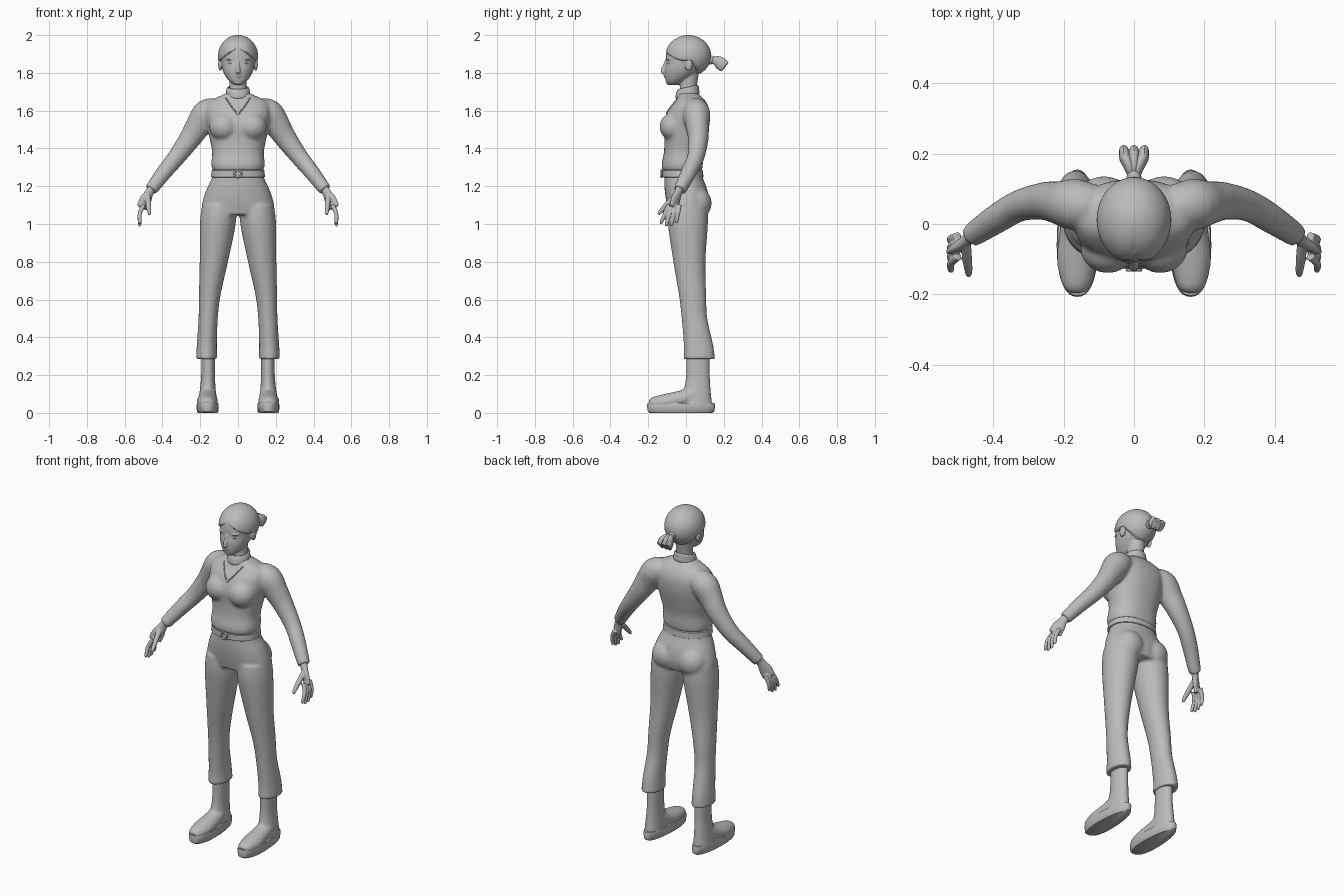
import bpy, bmesh, math
from mathutils import Vector, Matrix

cube = bpy.data.objects.get("Cube")
if cube:
    bpy.data.objects.remove(cube, do_unlink=True)

grey = bpy.data.materials.new("plain_grey")
grey.use_nodes = True
grey.diffuse_color = (0.5, 0.5, 0.5, 1)
grey.node_tree.nodes["Principled BSDF"].inputs["Base Color"].default_value = grey.diffuse_color


def spline(rings, steps):
    """Smoothly interpolate rows of numbers."""
    if steps == 1:
        return rings
    out = []
    last = len(rings) - 1
    for i in range(last):
        a, b, c, d = (rings[max(0, min(last, i + k))] for k in (-1, 0, 1, 2))
        for j in range(steps):
            t = j / steps
            out.append([q + t * (r - p) / 2 + t * t * (p - 2.5 * q + 2 * r - s / 2)
                        + t ** 3 * (1.5 * (q - r) + (s - p) / 2)
                        for p, q, r, s in zip(a, b, c, d)])
    return out + [rings[last]]


def loft(bm, rings, mirror=False, along=False, steps=4, sides=32, power=2.0, taper=0.0):
    """Skin closed ellipses given as (x, y, z, radius_x, radius_y)."""
    rows = spline(rings, steps)
    for side in ((1, -1) if mirror else (1,)):
        centres = [Vector((side * r[0], r[1], r[2])) for r in rows]
        loops = []
        for i, row in enumerate(rows):
            turn = Matrix.Identity(3)
            if along:
                way = centres[min(i + 1, len(rows) - 1)] - centres[max(i - 1, 0)]
                turn = way.to_track_quat("Z", "Y").to_matrix()
            loop = []
            for k in range(sides):
                angle = math.tau * k / sides
                c, s = math.cos(angle), math.sin(angle)
                c = math.copysign(abs(c) ** (2 / power), c)
                s = math.copysign(abs(s) ** (2 / power), s)
                offset = Vector((row[3] * c * (1 - taper * s), row[4] * s, 0))
                loop.append(bm.verts.new(centres[i] + turn @ offset))
            loops.append(loop)
        for lower, upper in zip(loops, loops[1:]):
            for k in range(sides):
                n = (k + 1) % sides
                bm.faces.new((lower[k], lower[n], upper[n], upper[k]))
        bm.faces.new(loops[0][::-1])
        bm.faces.new(loops[-1])


def ball(bm, centre, radii, mirror=False, segments=24):
    for side in ((1, -1) if mirror else (1,)):
        place = Matrix.Translation((side * centre[0], centre[1], centre[2]))
        bmesh.ops.create_uvsphere(bm, u_segments=segments, v_segments=segments * 2 // 3, radius=1,
                                  matrix=place @ Matrix.Diagonal((*radii, 1)))


def finish(name, bm, voxel=0, relax=4):
    """Make the object; a voxel size fuses its overlapping volumes."""
    bmesh.ops.recalc_face_normals(bm, faces=bm.faces)
    mesh = bpy.data.meshes.new(name)
    bm.to_mesh(mesh)
    bm.free()
    mesh.materials.append(grey)
    obj = bpy.data.objects.new(name, mesh)
    bpy.context.collection.objects.link(obj)
    bpy.ops.object.select_all(action="DESELECT")
    obj.select_set(True)
    bpy.context.view_layer.objects.active = obj
    bpy.ops.object.shade_smooth_by_angle(angle=math.radians(40))
    if voxel:
        fuse = obj.modifiers.new("fuse", "REMESH")
        fuse.mode = "VOXEL"
        fuse.voxel_size = voxel
        fuse.use_smooth_shade = True
        soften = obj.modifiers.new("soften", "SMOOTH")
        soften.factor = 0.5
        soften.iterations = relax
    return obj


# Sweater: torso, bust and sleeves fused
bm = bmesh.new()
loft(bm, [(0, -.02, 1.28, .133, .104), (0, -.02, 1.315, .142, .109), (0, -.012, 1.38, .137, .105),
          (0, -.003, 1.45, .15, .112), (0, .003, 1.53, .165, .122), (0, .015, 1.6, .172, .11),
          (0, .022, 1.645, .158, .085), (0, .018, 1.675, .1, .064), (0, .01, 1.695, .06, .05)],
     power=2.3)
ball(bm, (.075, -.068, 1.515), (.078, .072, .075), mirror=True)
loft(bm, [(.11, .05, 1.61, .06, .06), (.165, .055, 1.585, .073, .075), (.21, .06, 1.52, .062, .068),
          (.255, .065, 1.45, .054, .058), (.325, .052, 1.355, .045, .048),
          (.39, .015, 1.275, .042, .042), (.462, -.033, 1.18, .034, .035)], mirror=True, along=True)
sweater = finish("sweater", bm, 0.009, 6)

# Trousers: hips, seat and flared legs fused
bm = bmesh.new()
loft(bm, [(0, -.017, 1.29, .128, .098), (0, -.012, 1.24, .14, .103), (0, 0, 1.18, .168, .113),
          (0, .01, 1.11, .19, .113), (0, .01, 1.05, .192, .1)], power=2.2)
ball(bm, (.085, .058, 1.11), (.085, .078, .085), mirror=True)
loft(bm, [(.1, .01, 1.1, .09, .105), (.107, .01, 1, .095, .106), (.128, .018, .8, .075, .085),
          (.15, .035, .62, .057, .072), (.158, .045, .5, .051, .068),
          (.165, .066, .36, .053, .078), (.166, .07, .285, .056, .084)], mirror=True)
finish("trousers", bm, 0.009, 4)

# Boots: shaft, instep and toe fused
bm = bmesh.new()
loft(bm, [(.158, .062, .33, .036, .062), (.158, .063, .2, .037, .063),
          (.16, .06, .13, .041, .07), (.162, .05, .03, .05, .09)], mirror=True)
loft(bm, [(.16, .06, .1, .045, .05), (.161, -.02, .075, .05, .045), (.163, -.1, .058, .056, .044),
          (.163, -.17, .05, .042, .035), (.163, -.192, .045, .025, .02)], mirror=True, along=True)
finish("boots", bm, 0.007, 5)

# Soles: flat egg shaped slabs with a welt
bm = bmesh.new()
loft(bm, [(.161, -.026, 0, .05, .165), (.161, -.026, .008, .056, .176), (.161, -.026, .04, .058, .181),
          (.161, -.026, .052, .055, .177)], mirror=True, steps=1, sides=40, power=2.3, taper=.12)
finish("boot_soles", bm)

# Belt and buckle
bm = bmesh.new()
loft(bm, [(0, -.017, 1.247, .138, .105), (0, -.017, 1.25, .143, .109),
          (0, -.018, 1.283, .139, .108), (0, -.018, 1.286, .135, .104)], steps=1, sides=48, power=2.2)
finish("belt", bm)
bpy.ops.mesh.primitive_torus_add(location=(0, -.13, 1.266), rotation=(math.pi / 2, 0, 0),
                                 major_radius=.019, minor_radius=.005,
                                 major_segments=24, minor_segments=8)
buckle = bpy.context.object
buckle.name = "belt_buckle"
buckle.data.materials.append(grey)
bpy.ops.object.shade_smooth()

# Folded collar, higher at the back
bm = bmesh.new()
loft(bm, [(0, .01, 1.665, .06, .056), (0, .008, 1.68, .065, .063), (0, .008, 1.7, .063, .061),
          (0, .01, 1.717, .059, .057), (0, .01, 1.722, .052, .05), (0, .01, 1.7, .048, .046)])
for v in bm.verts:
    v.co.z += 0.2 * v.co.y
finish("collar", bm)

# Head: skull, neck, nose, lips, chin, brows and ears fused
bm = bmesh.new()
loft(bm, [(0, -.068, 1.737, .022, .028), (0, -.055, 1.755, .046, .052), (0, -.036, 1.785, .068, .076),
          (0, -.016, 1.82, .083, .097), (0, 0, 1.86, .091, .107), (0, .005, 1.9, .095, .111),
          (0, .008, 1.95, .083, .098), (0, .01, 1.985, .045, .055)], power=2.1)
loft(bm, [(0, .012, 1.66, .05, .047), (0, .012, 1.73, .045, .045), (0, .02, 1.83, .05, .055)])
loft(bm, [(0, -.102, 1.868, .008, .008), (0, -.114, 1.835, .009, .01),
          (0, -.122, 1.812, .013, .014), (0, -.112, 1.8, .012, .01)], along=True)
ball(bm, (0, -.109, 1.789), (.021, .01, .005))
ball(bm, (0, -.107, 1.779), (.018, .01, .005))
ball(bm, (0, -.088, 1.75), (.022, .018, .014))
ball(bm, (.038, -.086, 1.873), (.026, .019, .006), mirror=True)
ball(bm, (.094, .014, 1.845), (.011, .021, .034), mirror=True)
finish("head", bm, 0.004, 3)

bm = bmesh.new()
ball(bm, (.037, -.086, 1.853), (.016, .015, .009), mirror=True)
finish("eyes", bm)

# Hair cap: below the hairline it tucks into the head, with a front parting
bm = bmesh.new()
middle = Vector((0, .012, 1.89))
ball(bm, middle, (.106, .121, .11), segments=96)
for v in bm.verts:
    x, y, z = v.co
    back = max(0, min(1, (y - .03) / .05))
    hairline = (1.935 - 0.65 * abs(x)) * (1 - back) + 1.79 * back
    scale = 1
    if z < hairline:
        scale = 1 - min(.18, (hairline - z) * 12)
    elif y < .01:
        fade = min(1, (.01 - y) / .05)
        scale += fade * (.035 * math.exp(-((abs(x) - .045) / .03) ** 2) - .04 * math.exp(-(x / .008) ** 2))
    offset = v.co - middle
    v.co.x, v.co.y = middle.x + offset.x * scale, middle.y + offset.y * scale
    if scale < 1:
        v.co.z = max(v.co.z, 1.785)
finish("hair", bm)

# Ponytail: a tie and fanned locks
bm = bmesh.new()
loft(bm, [(0, .115, 1.868, .02, .02), (0, .135, 1.868, .021, .024), (0, .148, 1.864, .016, .018)],
     along=True)
for lock in (-1, 0, 1):
    loft(bm, [(lock * .004, .135, 1.866, .012, .014), (lock * .014, .165, 1.862, .016, .028),
              (lock * .024, .188, 1.846, .018, .034), (lock * .028, .206, 1.832, .014, .03)],
         along=True, sides=16)
finish("ponytail", bm)

# Hands: palm, four fingers and thumb fused
bm = bmesh.new()
loft(bm, [(.452, -.027, 1.195, .022, .024), (.47, -.042, 1.165, .018, .025), (.49, -.056, 1.125, .016, .036),
          (.506, -.066, 1.085, .013, .036)], mirror=True, along=True)
for i in range(4):
    root, tip = -.092 + .019 * i, -.13 + .027 * i
    drop = (.012, 0, .002, .016)[i]
    loft(bm, [(.5, root, 1.1, .012, .012), (.52, (root + tip) / 2, 1.055, .011, .011),
              (.52, tip, .998 + drop, .009, .009), (.518, tip, .99 + drop, .005, .005)],
         mirror=True, along=True, sides=16)
loft(bm, [(.478, -.06, 1.145, .015, .015), (.474, -.1, 1.105, .014, .014),
          (.47, -.135, 1.065, .011, .011), (.47, -.146, 1.05, .007, .007)],
     mirror=True, along=True, sides=16)
finish("hands", bm, 0.0035, 3)

# Necklace: beads resting on the sweater, with a pendant
bpy.context.view_layer.update()
surface = sweater.evaluated_get(bpy.context.evaluated_depsgraph_get())
bm = bmesh.new()
for i in range(-14, 15):
    t = abs(i) / 14
    hit, spot, normal, face = surface.ray_cast(Vector((i / 14 * .062, -1, 1.585 + .08 * t ** 1.3)),
                                               Vector((0, 1, 0)))
    if hit:
        size = .004 if i else .01
        ball(bm, spot, (size, .004, size), segments=12)
finish("necklace", bm)
